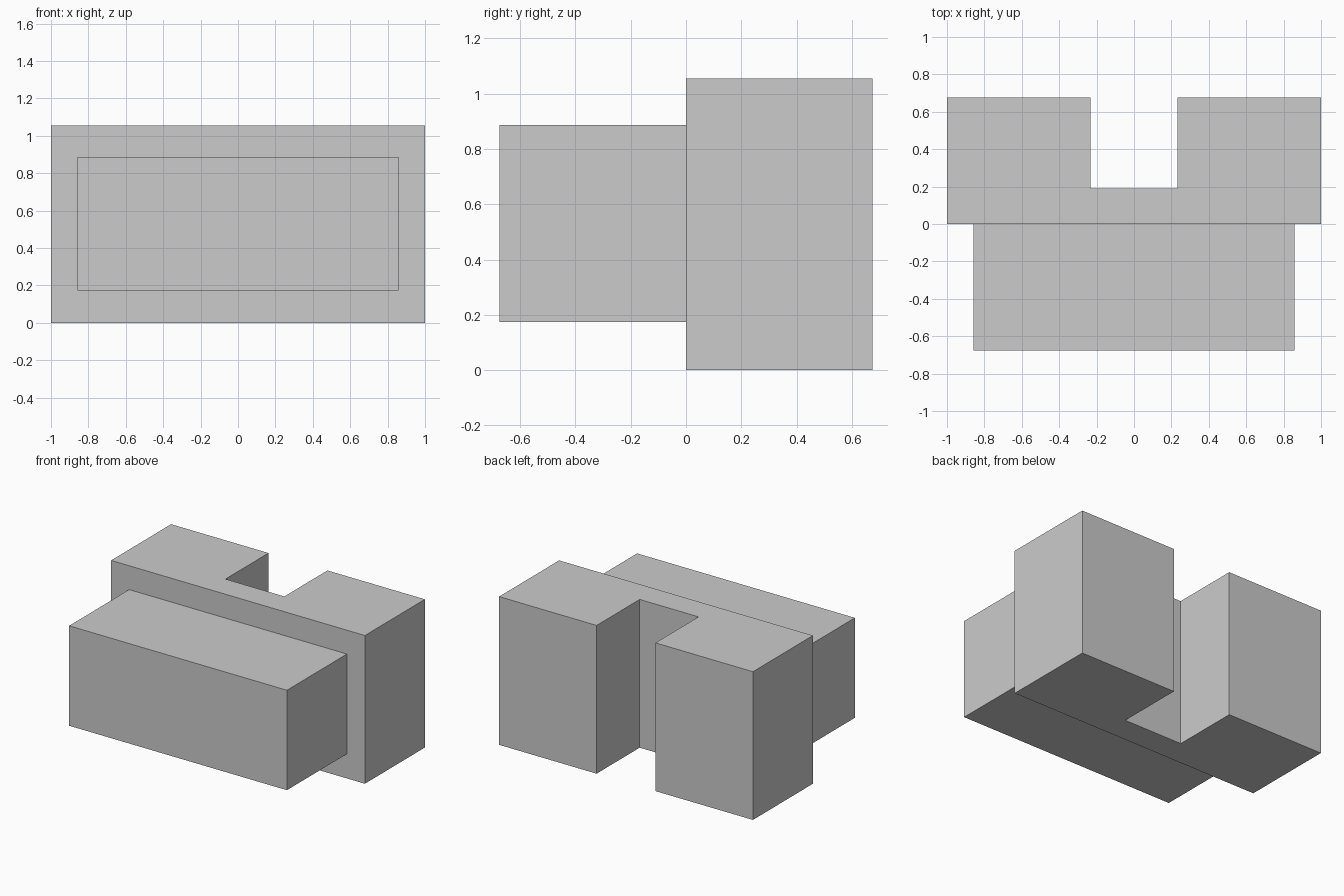
import bpy
import bmesh

if "Cube" in bpy.data.objects:
    bpy.data.objects.remove(bpy.data.objects["Cube"])


def prism(name, outline, z0, z1):
    """Extrude a counter-clockwise xy outline from z0 up to z1."""
    bm = bmesh.new()
    base = bm.faces.new([bm.verts.new((x, y, z0)) for x, y in outline])
    top = bmesh.ops.extrude_face_region(bm, geom=[base], use_keep_orig=True)["geom"]
    for v in top:
        if isinstance(v, bmesh.types.BMVert):
            v.co.z = z1
    bmesh.ops.recalc_face_normals(bm, faces=bm.faces)
    mesh = bpy.data.meshes.new(name)
    bm.to_mesh(mesh)
    bm.free()
    obj = bpy.data.objects.new(name, mesh)
    bpy.context.collection.objects.link(obj)
    return obj


DEPTH = 0.675   # each half reaches this far from y = 0
NOTCH = 0.232   # half width of the rear notch
FLOOR = 0.19    # y of the notch's inner wall

# U-shaped rear block, notch open to the back
half = [(1, 0), (1, DEPTH), (NOTCH, DEPTH), (NOTCH, FLOOR)]
prism("rear_block", half + [(-x, y) for x, y in reversed(half)], 0, 1.056)

# Smaller raised block on the front face
front = [(0.858, -DEPTH), (0.858, 0)]
prism("front_block", front + [(-x, y) for x, y in reversed(front)], 0.174, 0.886)
